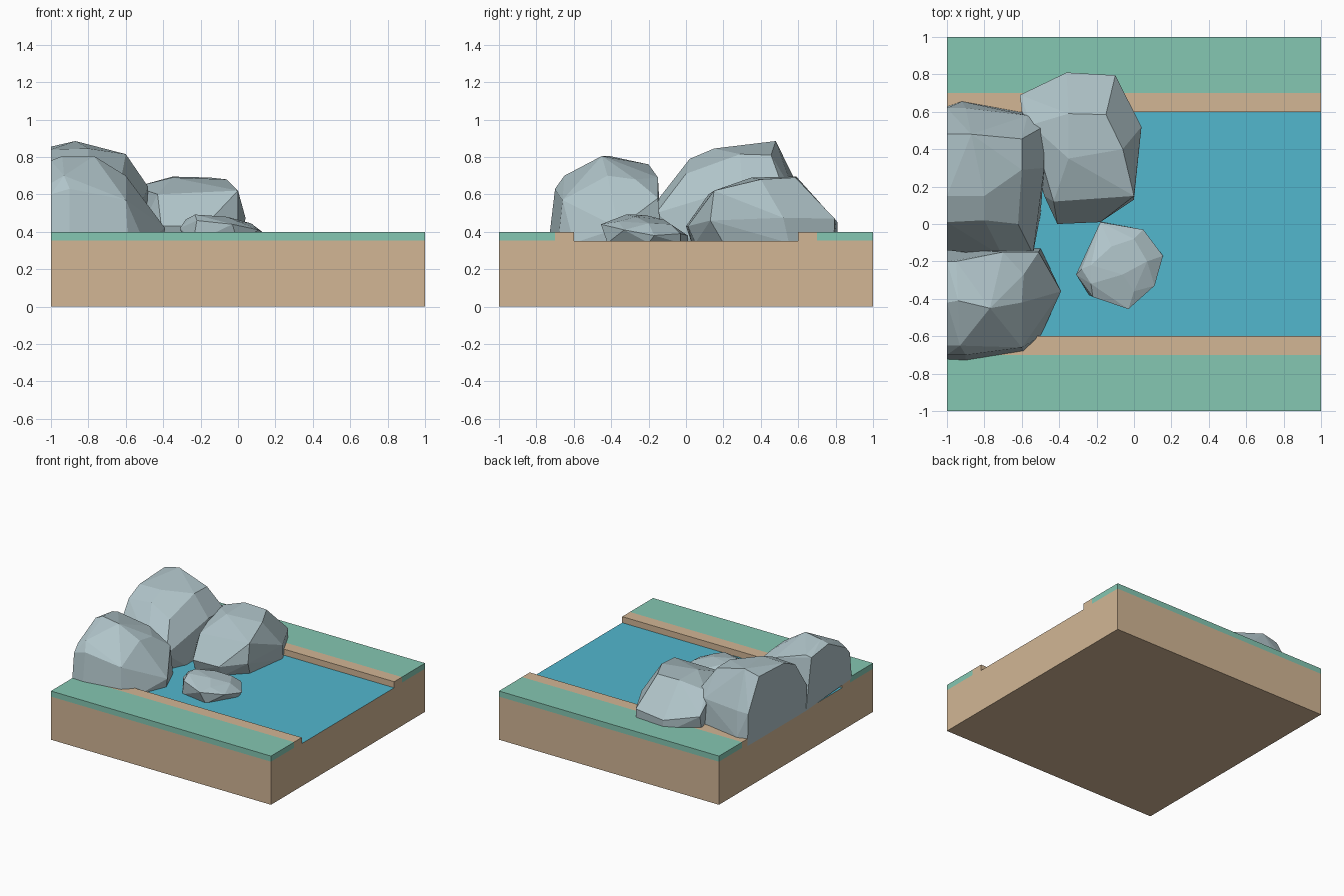
import bpy, bmesh
from mathutils import Vector

if "Cube" in bpy.data.objects:
    bpy.data.objects.remove(bpy.data.objects["Cube"])


def material(name, rgb):
    """Flat colour from sRGB 0-255, stored as linear."""
    m = bpy.data.materials.new(name)
    lin = [((c / 255 + 0.055) / 1.055) ** 2.4 for c in rgb]
    m.diffuse_color = (*lin, 1)
    m.use_nodes = True
    m.node_tree.nodes["Principled BSDF"].inputs["Base Color"].default_value = m.diffuse_color
    return m


SAND = material("sand", (210, 182, 149))
GRASS = material("grass", (133, 199, 178))
WATER = material("water", (82, 183, 206))
STONE = material("stone", (176, 196, 201))


def finish(bm, name, mats):
    bmesh.ops.recalc_face_normals(bm, faces=bm.faces)
    me = bpy.data.meshes.new(name)
    bm.to_mesh(me)
    bm.free()
    for m in mats:
        me.materials.append(m)
    ob = bpy.data.objects.new(name, me)
    bpy.context.collection.objects.link(ob)
    return ob


# River tile: bank and channel profile swept along x
bm = bmesh.new()
half = [(1, 0), (1, .4), (.6, .4), (.6, .35)]
profile = half + [(-y, z) for y, z in reversed(half)]
face = bm.faces.new([bm.verts.new((-1, y, z)) for y, z in profile])
ext = bmesh.ops.extrude_face_region(bm, geom=[face])
bmesh.ops.translate(bm, vec=(2, 0, 0),
                    verts=[v for v in ext["geom"] if isinstance(v, bmesh.types.BMVert)])
# split lines for the grass layer
for co, no in (((0, .7, 0), (0, 1, 0)), ((0, -.7, 0), (0, 1, 0)),
               ((0, .6, 0), (0, 1, 0)), ((0, -.6, 0), (0, 1, 0)),
               ((0, 0, .354), (0, 0, 1))):
    bmesh.ops.bisect_plane(bm, geom=bm.verts[:] + bm.edges[:] + bm.faces[:],
                           plane_co=co, plane_no=no, dist=1e-5)
bmesh.ops.recalc_face_normals(bm, faces=bm.faces)
for f in bm.faces:
    c = f.calc_center_median()
    if abs(c.y) > .7 and c.z > .354:
        f.material_index = 1
    elif f.normal.z > .9 and c.z < .36:
        f.material_index = 2
finish(bm, "river_tile", [SAND, GRASS, WATER])


def rock(name, *points):
    """Faceted boulder: convex hull round its corner points."""
    bm = bmesh.new()
    for p in points:
        bm.verts.new(Vector(p))
    res = bmesh.ops.convex_hull(bm, input=bm.verts[:])
    loose = {g for g in res["geom_interior"] + res["geom_unused"]
             if isinstance(g, bmesh.types.BMVert)}
    bmesh.ops.delete(bm, geom=list(loose), context="VERTS")
    bmesh.ops.dissolve_limit(bm, angle_limit=.09, verts=bm.verts[:], edges=bm.edges[:])
    return finish(bm, name, [STONE])


# Tall boulder, cut flush with the tile edge
rock("tall_boulder",
     (-.87, .48, .885), (-1, .48, .855), (-.8, .15, .845), (-1, .15, .84),
     (-.6, .29, .815), (-.6, .455, .81), (-.8, .02, .79), (-1, .01, .775),
     (-.62, 0, .71), (-.485, .52, .63), (-.57, .58, .60), (-.48, .3, .64),
     (-.54, -.16, .50), (-.7, -.175, .54), (-.8, -.13, .60), (-1, -.14, .55),
     (-.9, .62, .6), (-1, .62, .6), (-.92, .655, .4), (-1, .63, .34),
     (-.6, .60, .34), (-.5, .5, .34), (-.5, .05, .34), (-.58, -.12, .34),
     (-1, -.13, .34))

# Boulder on the back bank
rock("back_boulder",
     (-.35, .59, .695), (-.15, .585, .69), (-.06, .4, .68), (-.35, .35, .69),
     (0, .15, .62), (-.19, .155, .62), (-.43, .12, .6), (-.55, .53, .64),
     (-.36, .81, .45), (-.1, .795, .47), (.04, .52, .475), (0, .13, .46),
     (-.18, .01, .43), (-.41, 0, .43), (-.48, .15, .5), (-.6, .6, .56),
     (-.61, .69, .5), (-.36, .81, .34), (-.1, .79, .34), (.02, .55, .34),
     (-.03, .2, .34), (-.18, .05, .34), (-.41, .03, .34), (-.6, .65, .34))

# Boulder on the front bank, cut flush with the tile edge
rock("front_boulder",
     (-.94, -.41, .805), (-.77, -.45, .805), (-1, -.42, .78), (-.95, -.2, .76),
     (-1, -.2, .75), (-.6, -.42, .70), (-.59, -.27, .68), (-.7, -.15, .69),
     (-.51, -.15, .58), (-.39, -.36, .42), (-.93, -.65, .70), (-1, -.65, .66),
     (-.6, -.66, .57), (-.9, -.70, .63), (-1, -.7, .6), (-.9, -.73, .38),
     (-1, -.725, .38), (-.59, -.68, .38), (-.5, -.6, .34), (-.4, -.36, .34),
     (-.5, -.13, .34), (-1, -.13, .34))

# Low stone standing in the water
rock("river_stone",
     (-.23, -.22, .49), (-.23, -.32, .492), (-.06, -.27, .48), (-.12, -.12, .465),
     (0, -.08, .44), (.07, -.2, .445), (0, -.36, .455), (-.28, -.24, .465),
     (-.22, -.39, .46), (-.03, -.455, .44), (.11, -.33, .41), (.155, -.17, .38),
     (.05, -.03, .39), (-.18, .01, .38), (-.31, -.27, .42), (-.24, -.38, .34),
     (0, -.42, .34), (.13, -.2, .34), (.04, -.03, .34), (-.17, .01, .34),
     (-.29, -.25, .34))
